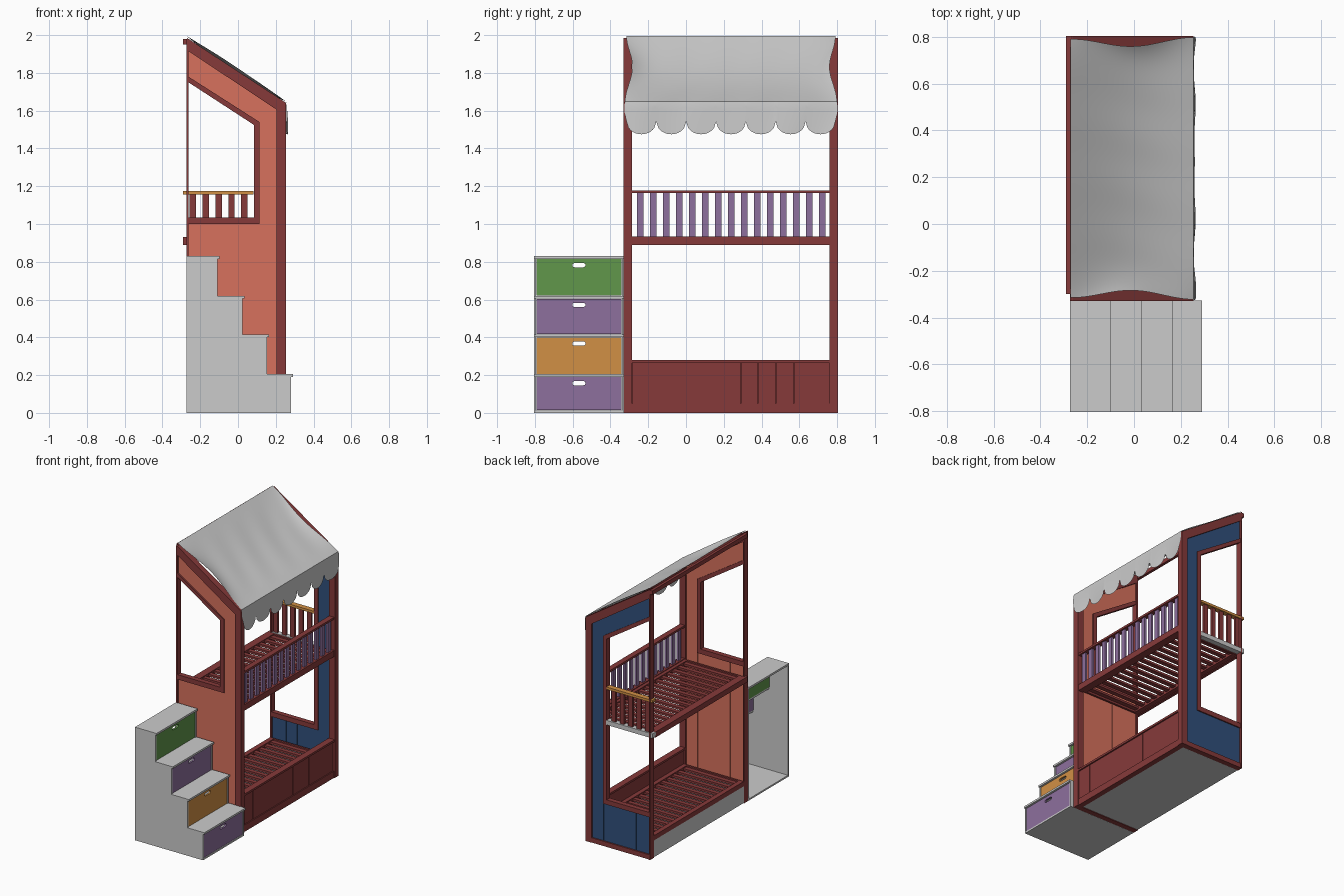
import bpy, bmesh
from math import sin, cos, pi, sqrt

if "Cube" in bpy.data.objects:
    bpy.data.objects.remove(bpy.data.objects["Cube"])

def mat(name, r, g, b):
    m = bpy.data.materials.new(name)
    m.diffuse_color = (r, g, b, 1)
    m.use_nodes = True
    m.node_tree.nodes["Principled BSDF"].inputs["Base Color"].default_value = m.diffuse_color
    return m

RED = mat("dark_red", .24, .042, .042)
SALMON = mat("salmon", .68, .165, .11)
BLUE = mat("blue", .03, .08, .2)
PURPLE = mat("purple", .27, .16, .34)
ORANGE = mat("orange", .64, .28, .06)
GREEN = mat("green", .12, .31, .07)

def finish(name, bm, m):
    bmesh.ops.recalc_face_normals(bm, faces=bm.faces)
    me = bpy.data.meshes.new(name)
    bm.to_mesh(me)
    bm.free()
    ob = bpy.data.objects.new(name, me)
    bpy.context.collection.objects.link(ob)
    if m:
        me.materials.append(m)
    return ob

def prism(name, pts, axis, a, b, m=None):
    """Extrude a 2D outline along axis from a to b (y: pts are x,z; x: pts are y,z)."""
    bm = bmesh.new()
    put = (lambda p: (p[0], a, p[1])) if axis == 'y' else (lambda p: (a, p[0], p[1]))
    f = bm.faces.new([bm.verts.new(put(p)) for p in pts])
    ext = bmesh.ops.extrude_face_region(bm, geom=[f])
    vs = [e for e in ext['geom'] if isinstance(e, bmesh.types.BMVert)]
    bmesh.ops.translate(bm, verts=vs, vec=(0, b - a, 0) if axis == 'y' else (b - a, 0, 0))
    return finish(name, bm, m)

def boxes(name, items, m=None):
    """One object made of boxes given as (x0, x1, y0, y1, z0, z1)."""
    bm = bmesh.new()
    for x0, x1, y0, y1, z0, z1 in items:
        vs = bmesh.ops.create_cube(bm, size=1)['verts']
        for v in vs:
            v.co = (x1 if v.co.x > 0 else x0, y1 if v.co.y > 0 else y0, z1 if v.co.z > 0 else z0)
    return finish(name, bm, m)

F0, F1, B0, B1 = -.33, -.285, .76, .805      # y ranges of the two end frames

# End frames: outer frame, coloured panel, window trim, thin rear post
for end, y0, y1, col, sill in (("front", F0, F1, SALMON, 1.035), ("rear", B0, B1, BLUE, .345)):
    prism(end + "_frame", [(-.27, 1.985), (.254, 1.642), (.254, 0), (.205, 0), (.205, 1.605), (-.27, 1.92)],
          'y', y0, y1, RED)
    prism(end + "_panel", [(-.27, 1.93), (.21, 1.61), (.21, .02), (.114, .02), (.114, 1.54), (-.27, 1.785)],
          'y', y0 + .012, y1 - .012, col)
    prism(end + "_window_trim", [(-.27, 1.785), (.114, 1.54), (.114, sill - .035), (-.27, sill - .035),
          (-.27, sill), (.084, sill), (.084, 1.525), (-.27, 1.755)], 'y', y0 + .004, y1 - .004, RED)
    edges = [-.265, -.15, -.06, .114]
    boxes(end + "_lower_planks", [(p + .001, q - .001, y0 + .02, y1 - .013, .02, sill - .03)
          if end == "front" else (p + .001, q - .001, y0 + .013, y1 - .013, .02, sill - .03)
          for p, q in zip(edges, edges[1:])], col)
    if end == "front":
        boxes("front_lower_panel", [(-.265, .113, y0 + .013, y0 + .021, .02, sill - .03)], col)
    boxes(end + "_thin_post", [(-.273, -.262, y0, y1, 0, 1.98)], RED)
    boxes(end + "_base_rail", [(-.27, .24, y0 + .003, y1 - .003, 0, .035)], RED)

# Roof ridge beam and eave beam
boxes("ridge_beam", [(-.29, -.27, -.3, .805, 1.95, 1.98)], RED)
boxes("eave_beam", [(.21, .25, F1, B0, 1.59, 1.63)], RED)

# Lower bed: base box, front planks and rails
boxes("base_box", [(-.27, .22, F1, B0, .002, .125)])
pe = [F1, -.175, .29, .38, .475, .57, B0]
boxes("lower_front_planks", [(.224, .242, p + .001, q - .001, .04, .27) for p, q in zip(pe, pe[1:])], RED)
boxes("lower_front_backing", [(.217, .228, F1, B0, .04, .27)], RED)
boxes("lower_front_rails", [(.21, .249, F1, B0, 0, .05), (.205, .252, F1, B0, .265, .28)], RED)

# Bed slats and frames for both levels
for bed, z in (("lower", .125), ("upper", .895)):
    boxes(bed + "_bed_slats", [(-.265, .21, y - .016, y + .016, z + .012, z + .028)
          for y in [F1 + .035 + i * .065 for i in range(16)]], RED)
    boxes(bed + "_bed_frame", [(-.27, -.235, F1, B0, z, z + .035), (.185, .22, F1, B0, z, z + .035),
          (-.235, .185, F1, F1 + .015, z, z + .035), (-.235, .185, B0 - .015, B0, z, z + .035)], RED)

# Upper bed side rails and guard rail
boxes("upper_back_rail", [(-.29, -.27, -.3, .77, .89, .93)], RED)
boxes("upper_front_rails", [(.209, .249, F1, B0, .89, .935), (.209, .249, F1, B0, 1.163, 1.178)], RED)
boxes("guard_slats", [(.221, .237, y - .017, y + .017, .935, 1.163)
      for y in [-.243 + i * .0689 for i in range(15)]], PURPLE)

# Rear-end railing
boxes("rear_railing_beam", [(-.29, .085, .765, .804, .897, .93)])
boxes("rear_railing_slats", [(x - .017, x + .017, .777, .793, .93, 1.157)
      for x in [-.24 + i * .0685 for i in range(5)]], RED)
boxes("rear_railing_top", [(-.29, .083, .765, .804, 1.157, 1.175)], ORANGE)

# Staircase: hollow shell, open at the back, with drawer fronts as risers
S0, S1, SB = -.805, -.328, -.273
risers, tops = [.28, .154, .024, -.108], [.205, .415, .62, .83]
prof = [(SB, 0)]
low = 0
for x, z in zip(risers, tops):
    prof += [(x, low), (x, z)]
    low = z
prof.append((SB, low))
prism("stair_outer_side", prof, 'y', S0, S0 + .012)
prism("stair_inner_side", prof, 'y', S1 - .012, S1)
nxt = [r - .012 for r in risers[1:]] + [SB]
boxes("stair_treads", [(n, x + .01, S0, S1, z - .014, z)
      for x, n, z in zip(risers, nxt, tops)])
boxes("stair_floor", [(SB, .28, S0, S1, 0, .012)])

low = .012
for i, (x, z, m) in enumerate(zip(risers, tops, (PURPLE, ORANGE, PURPLE, GREEN))):
    d = boxes(f"drawer_front_{i+1}", [(x - .016, x - .003, S0 + .013, S1 - .013, low + .002, z - .016)], m)
    # pill-shaped grip hole
    pill = []
    for side, start in ((1, -pi / 2), (-1, pi / 2)):
        pill += [(-.567 + side * .024 + .011 * cos(start + k * pi / 6),
                  z - .048 + .011 * sin(start + k * pi / 6)) for k in range(7)]
    c = prism(f"grip_cutter_{i+1}", pill, 'x', x - .04, x + .03)
    c.hide_render = True
    c.hide_viewport = True
    b = d.modifiers.new("grip_hole", 'BOOLEAN')
    b.operation, b.object, b.solver = 'DIFFERENCE', c, 'EXACT'
    low = z

# Cloth canopy: sagging roof sheet and rippled, scalloped valance
NV, NS, ND = 112, 24, 8
bm = bmesh.new()
rows = []
for r in range(NS + ND + 1):
    row = []
    for j in range(NV + 1):
        v = j / NV
        w = 2 * v - 1
        if r <= NS:
            s = r / NS
            bow = sin(pi * s)
            y = .238 + w * (.553 - .035 * bow ** 2 + .008 * s)
            sag = .03 * bow * (1 - abs(w) ** 8)
            x = -.271 + .526 * s
            z = 1.995 - .347 * s - sag + .002 * sin(9 * v * pi + 5 * s) * bow
            z += .007 * abs(w) ** 8 * bow
        else:
            t = (r - NS) / ND
            f = (v * 7) % 1
            drop = .105 + .068 * sqrt(max(0, 1 - (2 * f - 1) ** 2))
            y = .238 + w * (.561 - .008 * t + .006 * sin(pi * t))
            x = .257 + .003 * t + .006 * t * sin(7 * v * pi + 1) * cos(3 * v)
            z = 1.648 - t * drop
        row.append(bm.verts.new((x, y, z)))
    rows.append(row)
for a, b in zip(rows, rows[1:]):
    for j in range(NV):
        bm.faces.new((a[j], a[j + 1], b[j + 1], b[j]))
cloth = finish("canopy_cloth", bm, None)
bpy.context.view_layer.objects.active = cloth
cloth.select_set(True)
bpy.ops.object.shade_smooth_by_angle()
